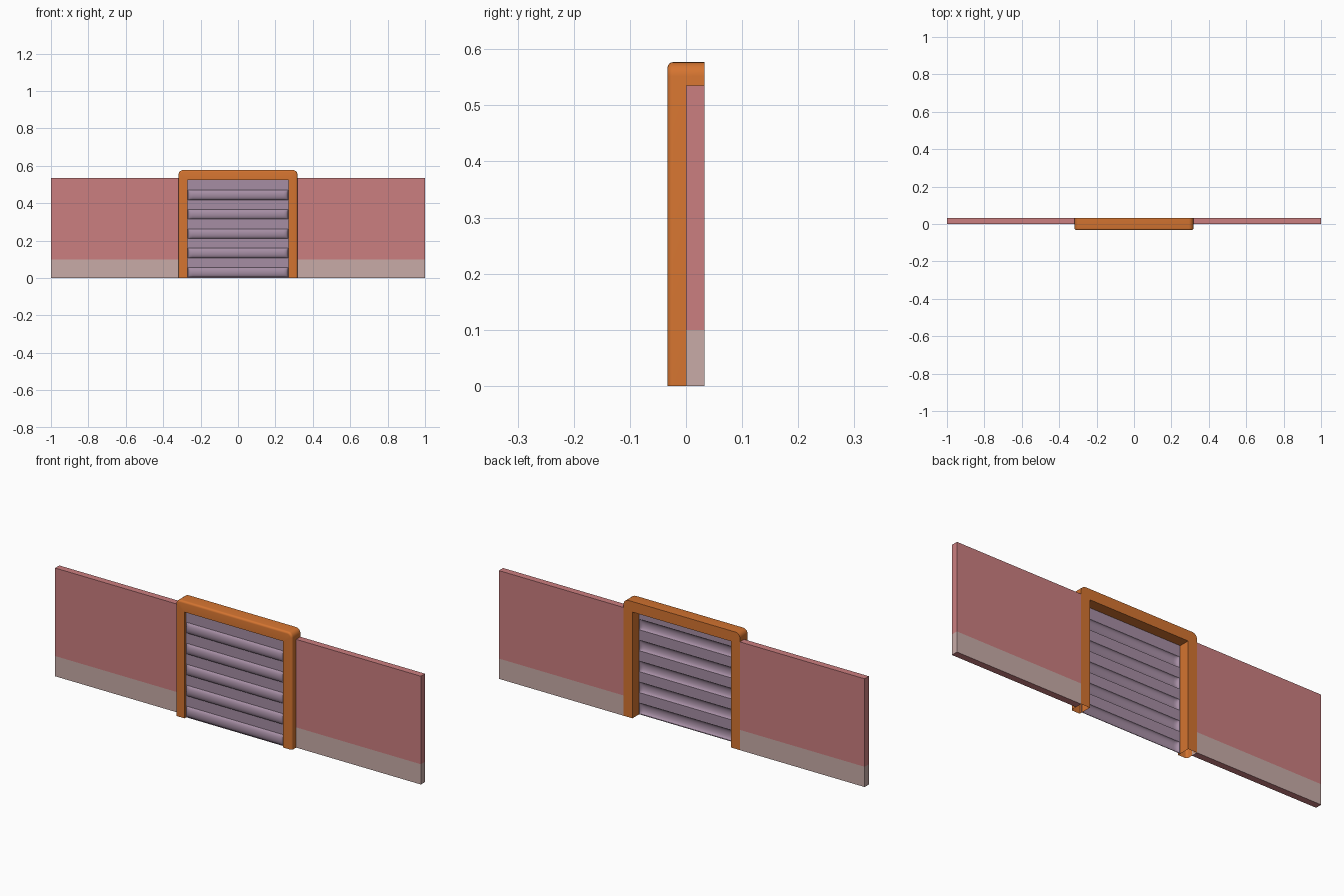
import bpy, bmesh
from math import sin, cos, pi
from mathutils import Vector

if "Cube" in bpy.data.objects:
    bpy.data.objects.remove(bpy.data.objects["Cube"])


def material(name, rgb):
    m = bpy.data.materials.new(name)
    m.diffuse_color = (*rgb, 1)
    m.use_nodes = True
    m.node_tree.nodes["Principled BSDF"].inputs["Base Color"].default_value = m.diffuse_color
    return m


def make_object(name, bm, mats, smooth=None):
    bmesh.ops.recalc_face_normals(bm, faces=bm.faces)
    me = bpy.data.meshes.new(name)
    bm.to_mesh(me)
    bm.free()
    ob = bpy.data.objects.new(name, me)
    bpy.context.collection.objects.link(ob)
    for m in mats:
        me.materials.append(m)
    if smooth:
        bpy.ops.object.select_all(action='DESELECT')
        ob.select_set(True)
        bpy.context.view_layer.objects.active = ob
        bpy.ops.object.shade_smooth_by_angle(angle=smooth)
    return ob


def skin(bm, rows, closed=False):
    """Join rows of equally many points with quads."""
    grid = [[bm.verts.new(p) for p in row] for row in rows]
    pairs = list(zip(grid, grid[1:]))
    if closed:
        pairs.append((grid[-1], grid[0]))
    for a, b in pairs:
        for i in range(len(a) - 1):
            bm.faces.new((a[i], a[i + 1], b[i + 1], b[i]))


wall_mat = material("wall_red", (0.6, 0.21, 0.215))
base_mat = material("wall_base", (0.58, 0.41, 0.39))
frame_mat = material("frame_orange", (0.66, 0.175, 0.03))
shutter_mat = material("shutter_mauve", (0.38, 0.27, 0.37))

# Wall panels on both sides, with a paler band along the foot
for side, name in ((-1, "wall_left"), (1, "wall_right")):
    bm = bmesh.new()
    bmesh.ops.create_cube(bm, size=1)
    for v in bm.verts:
        v.co = Vector((side * 0.659 + v.co.x * 0.682,
                       0.0165 + v.co.y * 0.033, 0.2675 + v.co.z * 0.535))
    bmesh.ops.bisect_plane(bm, geom=bm.verts[:] + bm.edges[:] + bm.faces[:],
                           plane_co=(0, 0, 0.1), plane_no=(0, 0, 1))
    for f in bm.faces:
        f.material_index = int(0.01 < f.calc_center_median().z < 0.1)
    make_object(name, bm, (wall_mat, base_mat))


# Door frame: hollow arch, rounded on the outer front edge, open at the foot
def arch(y, w, top, r):
    pts = [(-w, y, 0)]
    for sx, start in ((-1, pi), (1, pi / 2)):
        for i in range(7):
            a = start - i * pi / 12
            pts.append((sx * (w - r) + r * cos(a), y, top - r + r * sin(a)))
    return pts + [(w, y, 0)]


rings = [arch(0.033, 0.318, 0.577, 0.025)]
for i in range(5):
    a = i * pi / 8
    d = 0.01 * (1 - cos(a))
    rings.append(arch(-0.023 - 0.01 * sin(a), 0.318 - d, 0.577 - d, 0.025 - d))
rings += [arch(y, 0.27, 0.525, 0) for y in (-0.033, 0.033)]
bm = bmesh.new()
skin(bm, rings, closed=True)
bmesh.ops.remove_doubles(bm, verts=bm.verts, dist=1e-5)
make_object("door_frame", bm, (frame_mat,), 0.6)

# Roller shutter: one thin sheet with five embossed, round-ended ribs
profile = [(0, 0)]
for k in range(5):
    for i in range(11):
        a = pi * i / 10
        profile.append((0.030 + 0.1035 * k - 0.026 * cos(a), 0.013 * sin(a)))
profile.append((0.527, 0))
ends = [(0.271, 0), (0.267, 0), (0.263, 0.5), (0.255, 0.85), (0.243, 1)]
stations = [(-x, s) for x, s in ends] + ends[::-1]
bm = bmesh.new()
skin(bm, [[(x, -0.0195 - h * s, z) for z, h in profile] for x, s in stations])
make_object("roller_shutter", bm, (shutter_mat,), 0.6)
